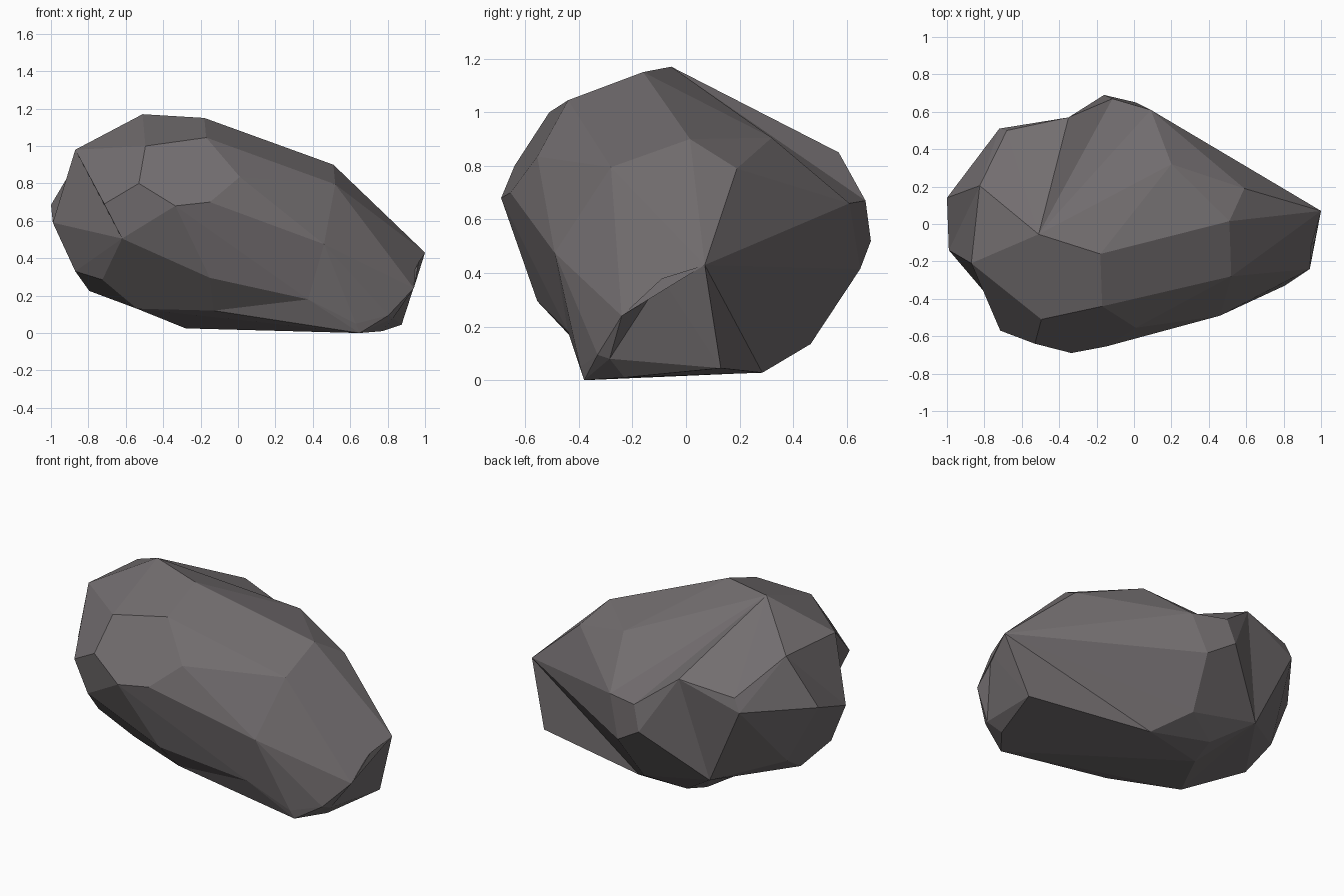
import bpy
import bmesh
import math

default_cube = bpy.data.objects.get("Cube")
if default_cube:
    bpy.data.objects.remove(default_cube, do_unlink=True)


def make_material(name, colour):
    """One flat matte colour for viewport and render."""
    material = bpy.data.materials.new(name)
    material.use_nodes = True
    material.diffuse_color = colour
    shader = next(n for n in material.node_tree.nodes if n.type == "BSDF_PRINCIPLED")
    shader.inputs["Base Color"].default_value = colour
    shader.inputs["Roughness"].default_value = 0.9
    return material


def press_in(bm, apex, *rim):
    """Swap the skin spanned by the rim for a fan of facets from the apex."""
    members = {apex, *rim}
    skin = [f for f in bm.faces if all(v in members for v in f.verts)]
    bmesh.ops.delete(bm, geom=skin, context="FACES_ONLY")
    loose = [e for e in bm.edges if e.is_wire]
    bmesh.ops.delete(bm, geom=loose, context="EDGES_FACES")
    for edge in [e for e in bm.edges if e.is_boundary]:
        if apex not in edge.verts:
            bm.faces.new((edge.verts[0], edge.verts[1], apex))


bm = bmesh.new()
add = bm.verts.new

# Crown
peak = add((-.51, -.055, 1.17))
saddle = add((.2, .32, .905))
shoulder = add((.59, .19, .79))
shoulder_front = add((.52, -.28, .795))
brow_back = add((-.825, .205, .98))
brow_front = add((-.87, -.21, .98))
for corner in ((-.18, -.16, 1.15), (.51, .015, .9), (-.495, -.51, 1),
               (-.17, -.44, 1.045), (.01, -.555, .835), (-.53, -.64, .8)):
    add(corner)

# Front side
temple = add((-.715, -.57, .69))
chest_right = add((-.335, -.69, .68))
chest_left = add((-.15, -.655, .7))
flank = add((-.62, -.575, .505))
cheek = add((.46, -.49, .475))
belly = add((-.15, -.555, .295))
belly_under = add((-.13, -.39, .12))

# Back side
back_ledge = add((.09, .61, .66))
back_low = add((.01, .65, .415))
hollow_top = add((-.35, .57, .85))
hollow_right = add((-.68, .5, .795))
hollow_side = add((-.72, .51, .716))
hollow_foot = add((-.49, .47, .228))
hollow_left = add((-.16, .69, .52))
hollow_lip = add((-.115, .67, .67))

# Right end
end_back = add((-1, .14, .685))
end_front = add((-.99, -.14, .59))
end_low = add((-.87, -.17, .33))
end_under = add((-.795, .02, .225))
end_corner = add((-.725, -.32, .285))
add((-.83, .2, .335))

# Left tip
tip = add((1, .07, .43))
tip_front = add((.94, -.24, .24))
tip_back = add((.875, .13, .045))
tip_under = add((.83, -.285, .08))
toe_side = add((.805, -.33, .095))
toe = add((.65, -.38, 0))

# Base
keel_front = add((-.54, -.235, .13))
keel = add((-.28, .197, .025))
heel = add((.12, .285, .028))
heel_back = add((-.04, .465, .135))
add((-.255, .355, .07))
add((.77, -.23, .01))

# Wrap a faceted skin around all the corners
bmesh.ops.convex_hull(bm, input=bm.verts[:])

# Dents in the back and the top
press_in(bm, hollow_top, hollow_right, hollow_side, hollow_foot, hollow_left, hollow_lip)
press_in(bm, peak, brow_back, hollow_right, hollow_top, hollow_lip, back_ledge, saddle)

# Dents in the right end and under it
press_in(bm, end_front, brow_back, brow_front, end_back)
press_in(bm, flank, brow_front, temple, end_front, end_low, end_corner)
press_in(bm, keel_front, end_under, hollow_foot, keel)

# Dents at the front foot
foot_dent = add((.375, -.44, .18))
press_in(bm, foot_dent, chest_right, chest_left, cheek, belly, belly_under, toe, toe_side)
toe_top = add((.63, -.395, .05))
press_in(bm, toe_top, foot_dent, cheek, toe, toe_side)

# Dents around the left tip
press_in(bm, tip_front, shoulder, shoulder_front, tip)
tip_dent = add((.965, -.09, .38))
press_in(bm, tip_dent, tip, tip_front, tip_back, tip_under, shoulder)
press_in(bm, tip, back_low, heel_back, heel, tip_back)
bmesh.ops.delete(bm, geom=[v for v in bm.verts if not v.link_faces], context="VERTS")

# Merge nearly level triangles into broad chiselled facets
bmesh.ops.dissolve_limit(bm, angle_limit=math.radians(3),
                         verts=bm.verts[:], edges=bm.edges[:])
bmesh.ops.recalc_face_normals(bm, faces=bm.faces[:])
for face in bm.faces:
    face.smooth = False

mesh = bpy.data.meshes.new("boulder")
bm.to_mesh(mesh)
bm.free()
mesh.materials.append(make_material("warm_grey_stone", (0.17, 0.155, 0.16, 1)))
boulder = bpy.data.objects.new("boulder", mesh)
bpy.context.collection.objects.link(boulder)
